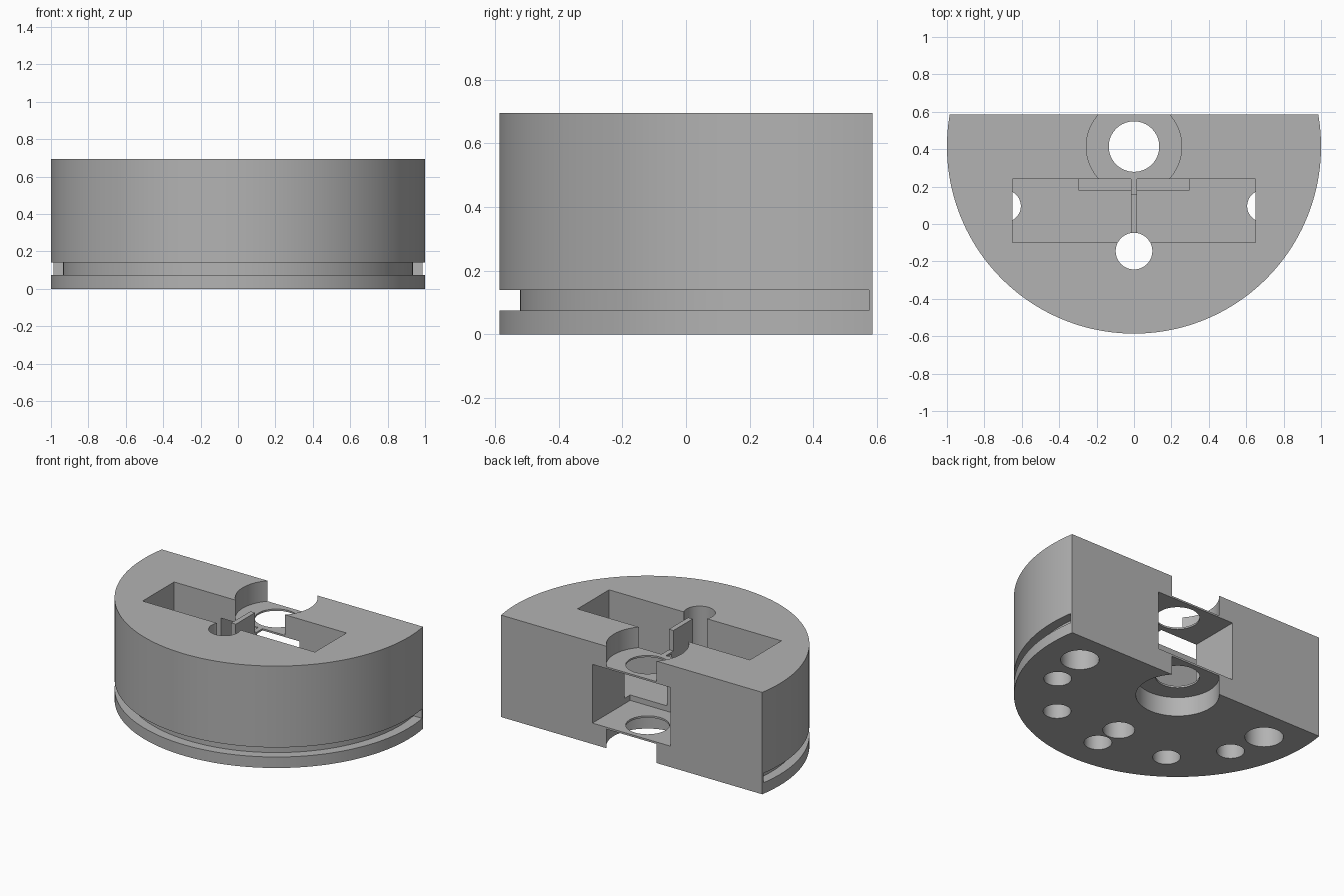
import bpy
import bmesh
from math import asin, cos, sin, pi

if "Cube" in bpy.data.objects:
    bpy.data.objects.remove(bpy.data.objects["Cube"], do_unlink=True)

CY = 0.414        # y of the disc axis
FLAT = 0.172      # flat back, measured from the axis
HEIGHT = 0.695
FLOOR = 0.18      # pocket floor
TOP = 0.8         # above the body, for through cuts

grey = bpy.data.materials.new("plain grey")
grey.use_nodes = True
grey.diffuse_color = (0.45, 0.45, 0.45, 1)
grey.node_tree.nodes["Principled BSDF"].inputs["Base Color"].default_value = (0.45, 0.45, 0.45, 1)


def arc(radius, start, end, steps, x=0, y=CY):
    """Points along an arc, both ends included."""
    angles = [start + (end - start) * i / steps for i in range(steps + 1)]
    return [(x + radius * cos(a), y + radius * sin(a)) for a in angles]


def front_arc(radius, limit, steps=128):
    """Arc around the front, ending on the line y = CY + limit."""
    a = asin(limit / radius)
    return arc(radius, -pi - a, a, steps)


def prism(name, outline, z0, z1):
    """Closed solid extruded upward from an outline."""
    bm = bmesh.new()
    base = bm.faces.new([bm.verts.new((x, y, z0)) for x, y in outline])
    top = bmesh.ops.extrude_face_region(bm, geom=[base])["geom"]
    bmesh.ops.translate(bm, vec=(0, 0, z1 - z0),
                        verts=[v for v in top if isinstance(v, bmesh.types.BMVert)])
    bmesh.ops.recalc_face_normals(bm, faces=bm.faces[:])
    mesh = bpy.data.meshes.new(name)
    bm.to_mesh(mesh)
    bm.free()
    mesh.materials.append(grey)
    obj = bpy.data.objects.new(name, mesh)
    bpy.context.collection.objects.link(obj)
    return obj


def box(name, x0, x1, y0, y1, z0, z1):
    return prism(name, [(x0, y0), (x1, y0), (x1, y1), (x0, y1)], z0, z1)


def hole(name, x, y, radius, z0, z1):
    return prism(name, arc(radius, 0, 2 * pi, 64, x, y)[:-1], z0, z1)


# Disc body with a flat back
body = prism("flat_backed_disc", front_arc(1, FLAT), 0, HEIGHT)

# Groove around the rim, stopping just short of the flat back
stop = FLAT - 0.012
cutters = [prism("rim_groove", front_arc(1.1, stop) + front_arc(0.935, stop)[::-1], 0.075, 0.14)]

# Twin pockets in the top, leaving a thin rib between them
for side, x0, x1 in (("left", 0.017, 0.65), ("right", -0.65, -0.017)):
    cutters.append(box(side + "_pocket", x0, x1, -0.1, 0.24, FLOOR, TOP))

# Window through the back, recesses above and below it, and the bores
cutters += [
    box("back_window", -0.295, 0.295, 0.18, 0.7, 0.143, 0.543),
    hole("top_recess", 0, CY, 0.255, 0.555, TOP),
    hole("bottom_recess", 0, CY, 0.255, -0.1, 0.13),
    hole("main_bore", 0, CY, 0.135, -0.1, TOP),
    hole("front_bore", 0, -0.145, 0.098, -0.1, TOP),
    hole("front_socket", 0, CY - 0.757, 0.085, -0.1, 0.2),
]

# Paired sockets in the underside
for s in (-1, 1):
    cutters += [
        hole("side_socket", s * 0.69, CY - 0.318, 0.085, -0.1, 0.19),
        hole("corner_socket", s * 0.437, CY - 0.625, 0.085, -0.1, 0.2),
        hole("large_socket", s * 0.735, CY - 0.053, 0.118, -0.1, 0.3),
    ]

# Cut everything out of the body, then drop the cutters
bpy.context.view_layer.objects.active = body
for cutter in cutters:
    cutter.hide_render = True
    cut = body.modifiers.new(cutter.name, "BOOLEAN")
    cut.operation = "DIFFERENCE"
    cut.solver = "EXACT"
    cut.object = cutter
    bpy.ops.object.modifier_apply(modifier=cut.name)
    bpy.data.objects.remove(cutter, do_unlink=True)

# Smooth round walls, sharp edges
bpy.ops.object.select_all(action="DESELECT")
body.select_set(True)
bpy.ops.object.shade_smooth_by_angle(angle=pi / 6)
